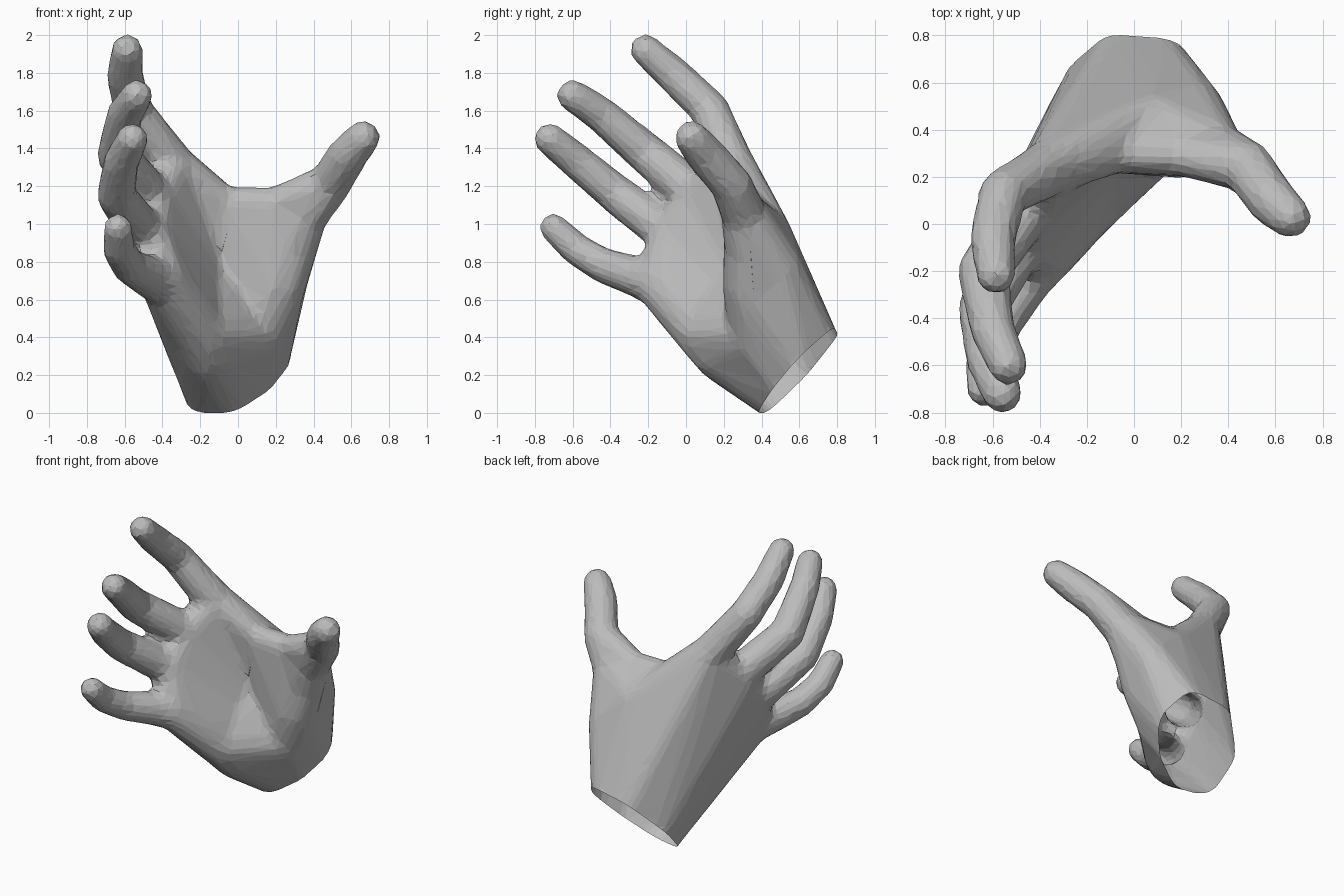
import bpy, bmesh
from mathutils import Vector

cube = bpy.data.objects.get("Cube")
if cube:
    bpy.data.objects.remove(cube, do_unlink=True)

# Unit directions of a small ball, reused for every rounded joint
ball = bmesh.new()
bmesh.ops.create_icosphere(ball, subdivisions=2, radius=1)
DIRS = [v.co.copy() for v in ball.verts]
ball.free()

body = bmesh.new()


def hull(*joints):
    """Add the convex skin around several (x, y, z, radius) joints."""
    bm = bmesh.new()
    for x, y, z, r in joints:
        for d in DIRS:
            bm.verts.new(Vector((x, y, z)) + d * r)
    bmesh.ops.convex_hull(bm, input=bm.verts[:])
    loose = [v for v in bm.verts if not v.link_faces]
    bmesh.ops.delete(bm, geom=loose, context='VERTS')
    bmesh.ops.recalc_face_normals(bm, faces=bm.faces[:])
    part = bpy.data.meshes.new("hull_part")
    bm.to_mesh(part)
    bm.free()
    body.from_mesh(part)
    bpy.data.meshes.remove(part)


def chain(joints):
    for a, b in zip(joints, joints[1:]):
        hull(a, b)


# Fingers and thumb, from tip through knuckle to root
index = [(-.587, -.215, 1.922, .087), (-.60, -.06, 1.785, .1),
         (-.555, .13, 1.60, .107), (-.39, .22, 1.37, .12), (-.34, .25, 1.3, .125)]
middle = [(-.535, -.60, 1.68, .088), (-.60, -.45, 1.58, .098),
          (-.64, -.2, 1.365, .113), (-.49, .02, 1.18, .12), (-.45, .06, 1.11, .125)]
ring = [(-.56, -.72, 1.45, .088), (-.62, -.57, 1.325, .098),
        (-.645, -.36, 1.15, .107), (-.52, -.13, .98, .12), (-.47, -.08, .93, .125)]
pinky = [(-.635, -.70, .98, .08), (-.63, -.58, .865, .089),
         (-.575, -.43, .775, .097), (-.45, -.22, .71, .117), (-.39, -.15, .68, .125)]
thumb = [(.662, .03, 1.458, .094), (.58, .105, 1.365, .11),
         (.485, .24, 1.21, .114), (.35, .31, 1.04, .125)]
for finger in (index, middle, ring, pinky, thumb):
    chain(finger)
roots = [f[-1] for f in (index, middle, ring, pinky)]

# Wrist, extended past the cut plane
cut_center = Vector((0, .6, .23))
cut_normal = Vector((.16, .70, -.695)).normalized()
wrist_left, wrist_top = (.15, .6, .265, .125), (.1, .70, .36, .12)
wrist_right, wrist_low = (-.18, .6, .19, .12), (-.05, .47, .085, .12)
wrist = [wrist_left, wrist_top, (-.05, .715, .33, .12), wrist_right,
         (-.165, .49, .085, .115), wrist_low, (.08, .52, .165, .115)]
beyond = [(*(Vector(w[:3]) + cut_normal * .15), w[3]) for w in wrist]
hull(*wrist, *beyond)

# Palm with the heel on the little-finger side
heel = [(-.16, .18, .31, .145), (-.2, .11, .42, .165), (-.32, -.05, .6, .14)]
hull(*wrist, *heel[:2])
hull(*heel[1:], *roots[2:], wrist_right)
for a, b in zip(roots, roots[1:]):
    hull(*wrist, a, b)

# Thumb mound
mound = [(.09, .38, .42, .16), (.19, .36, .65, .165), (.27, .35, .85, .145)]
thumb_back = (.25, .48, .76, .14)
hull(*wrist, mound[0], mound[1], thumb_back)
hull(mound[1], mound[2], thumb_back, wrist_top)
hull(mound[2], thumb_back, thumb[-1])

# Back of the hand and web between thumb and index finger
back = (.06, .46, .96, .1)
web = [(-.07, .3, 1.115, .085), (.19, .29, 1.11, .085)]
hull(*wrist, back, web[0], index[-1])
hull(*wrist, back, *web)
hull(back, web[1], thumb[-1], mound[2], thumb_back)
hull(web[1], *thumb[-2:])
hull(back, thumb_back, wrist_top)

# Hollow of the palm
hollow = (-.08, .37, .75, .1)
hull(hollow, *mound[:2], web[0])
hull(hollow, *mound[1:], *web)
hull(hollow, *heel[:2], mound[0], wrist_low)

mesh = bpy.data.meshes.new("hand_base")
body.to_mesh(mesh)
body.free()
hand = bpy.data.objects.new("hand", mesh)
bpy.context.scene.collection.objects.link(hand)

# Fuse the parts into one faceted skin
fuse = hand.modifiers.new("fuse", 'REMESH')
fuse.mode = 'VOXEL'
fuse.voxel_size = .022
soften = hand.modifiers.new("soften", 'SMOOTH')
soften.factor = .5
soften.iterations = 10
facet = hand.modifiers.new("facet", 'DECIMATE')
facet.ratio = .08
bpy.context.view_layer.update()
graph = bpy.context.evaluated_depsgraph_get()
skin = bpy.data.meshes.new_from_object(hand.evaluated_get(graph))
hand.modifiers.clear()
hand.data = skin
bpy.data.meshes.remove(mesh)
skin.name = "hand"

# Open the wrist and keep the facets flat
bm = bmesh.new()
bm.from_mesh(skin)
bmesh.ops.bisect_plane(bm, geom=bm.verts[:] + bm.edges[:] + bm.faces[:],
                       plane_co=cut_center, plane_no=cut_normal, clear_outer=True)
for face in bm.faces:
    face.smooth = False
bm.to_mesh(skin)
bm.free()

# Plain grey colour
grey = bpy.data.materials.new("plain_grey")
grey.use_nodes = True
grey.diffuse_color = (.5, .5, .5, 1)
grey.node_tree.nodes["Principled BSDF"].inputs["Base Color"].default_value = (.5, .5, .5, 1)
skin.materials.clear()
skin.materials.append(grey)
